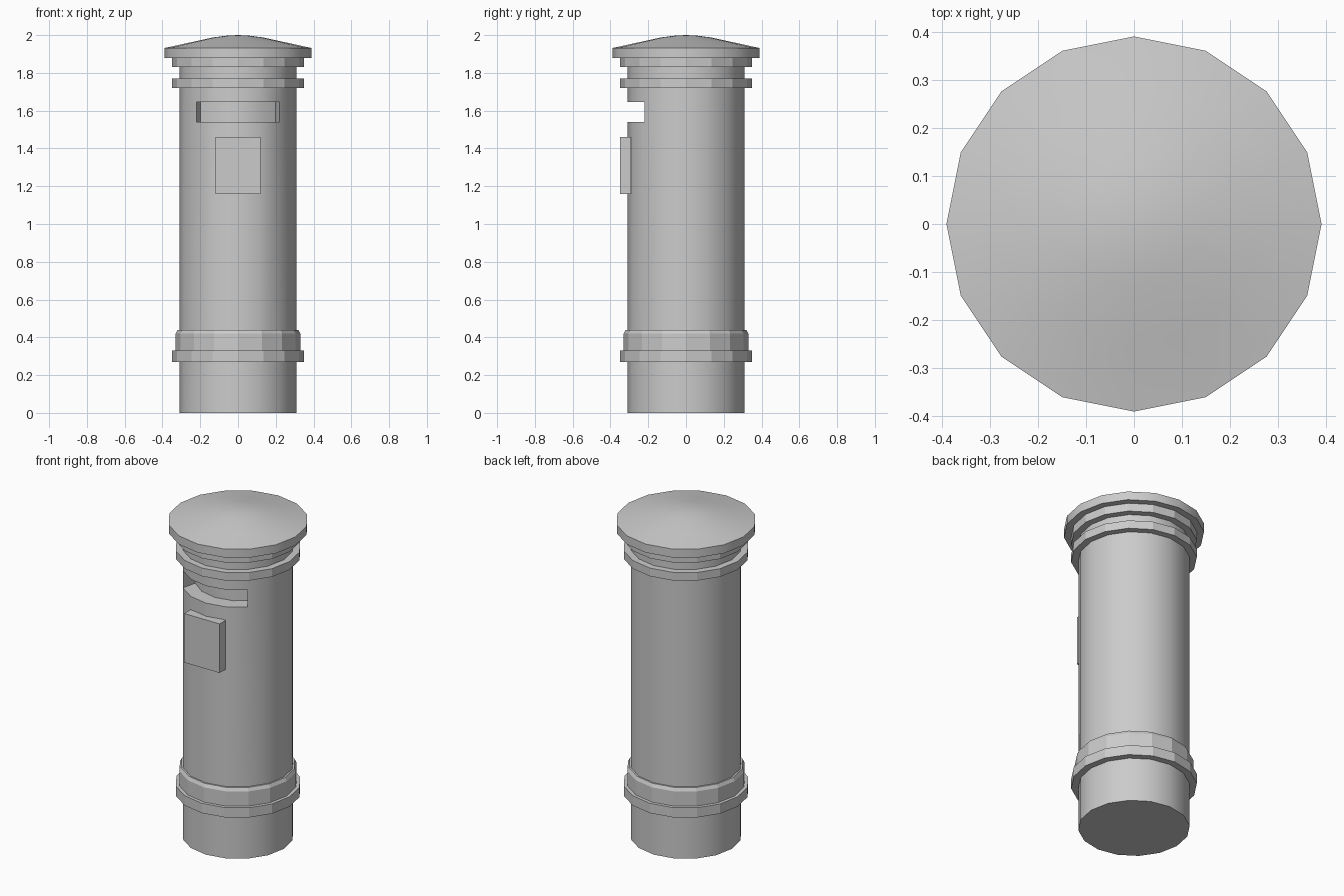
import bpy, bmesh, math

if "Cube" in bpy.data.objects:
    bpy.data.objects.remove(bpy.data.objects["Cube"])

N = 16

def finish(name, bm, smooth):
    bmesh.ops.recalc_face_normals(bm, faces=bm.faces[:])
    me = bpy.data.meshes.new(name)
    bm.to_mesh(me)
    bm.free()
    ob = bpy.data.objects.new(name, me)
    bpy.context.collection.objects.link(ob)
    if smooth:
        bpy.ops.object.select_all(action='DESELECT')
        ob.select_set(True)
        bpy.context.view_layer.objects.active = ob
        bpy.ops.object.shade_smooth_by_angle(angle=math.radians(30))
    return ob

def lathe(profile, close=False):
    """16-sided rings from (radius, z) points, capped unless closed on itself."""
    bm = bmesh.new()
    rings = []
    for r, z in profile:
        if r == 0:
            rings.append([bm.verts.new((0, 0, z))] * N)
        else:
            rings.append([bm.verts.new((r * math.cos(2 * math.pi * i / N),
                                        r * math.sin(2 * math.pi * i / N), z))
                          for i in range(N)])
    pairs = list(zip(rings, rings[1:]))
    if close:
        pairs.append((rings[-1], rings[0]))
    for a, b in pairs:
        for i in range(N):
            j = (i + 1) % N
            bm.faces.new(list(dict.fromkeys((a[i], a[j], b[j], b[i]))))
    if not close:
        for ring in (rings[0], rings[-1]):
            if ring[0] is not ring[1]:
                bm.faces.new(ring)
    return bm

# Body with the posting slot pushed in between the two 45 degree edges
bm = lathe([(.31, 0), (.31, 1.54), (.31, 1.645), (.31, 1.88)])
slot = [f for f in bm.faces
        if 1.55 < f.calc_center_median().z < 1.64
        and f.calc_center_median().y < -abs(f.calc_center_median().x)]
new = bmesh.ops.extrude_face_region(bm, geom=slot)['geom']
bmesh.ops.delete(bm, geom=slot, context='FACES')
for v in [g for g in new if isinstance(g, bmesh.types.BMVert)]:
    v.co.x *= .91
    v.co.y += .09
finish("pillar_body", bm, True)

# Raised collars around the body
collars = {
    "lower_collar": [(.30, .27), (.35, .27), (.35, .33), (.30, .33)],
    "base_band": [(.30, .33), (.33, .33), (.33, .42), (.32, .44), (.30, .44)],
    "neck_collar": [(.30, 1.72), (.35, 1.72), (.35, 1.77), (.30, 1.77)],
    "upper_collar": [(.30, 1.83), (.35, 1.83), (.35, 1.88), (.30, 1.88)],
}
for name, prof in collars.items():
    finish(name, lathe(prof, True), False)

# Overhanging domed cap
finish("domed_cap", lathe([(.39, 1.88), (.39, 1.932), (.35, 1.94), (.25, 1.962),
                           (.13, 1.988), (.06, 1.997), (0, 2.0)]), True)

# Notice plate on the front
bm = bmesh.new()
bmesh.ops.create_cube(bm, size=1)
for v in bm.verts:
    v.co = (v.co.x * .24, v.co.y * .06 - .32, v.co.z * .30 + 1.31)
finish("notice_plate", bm, False)
